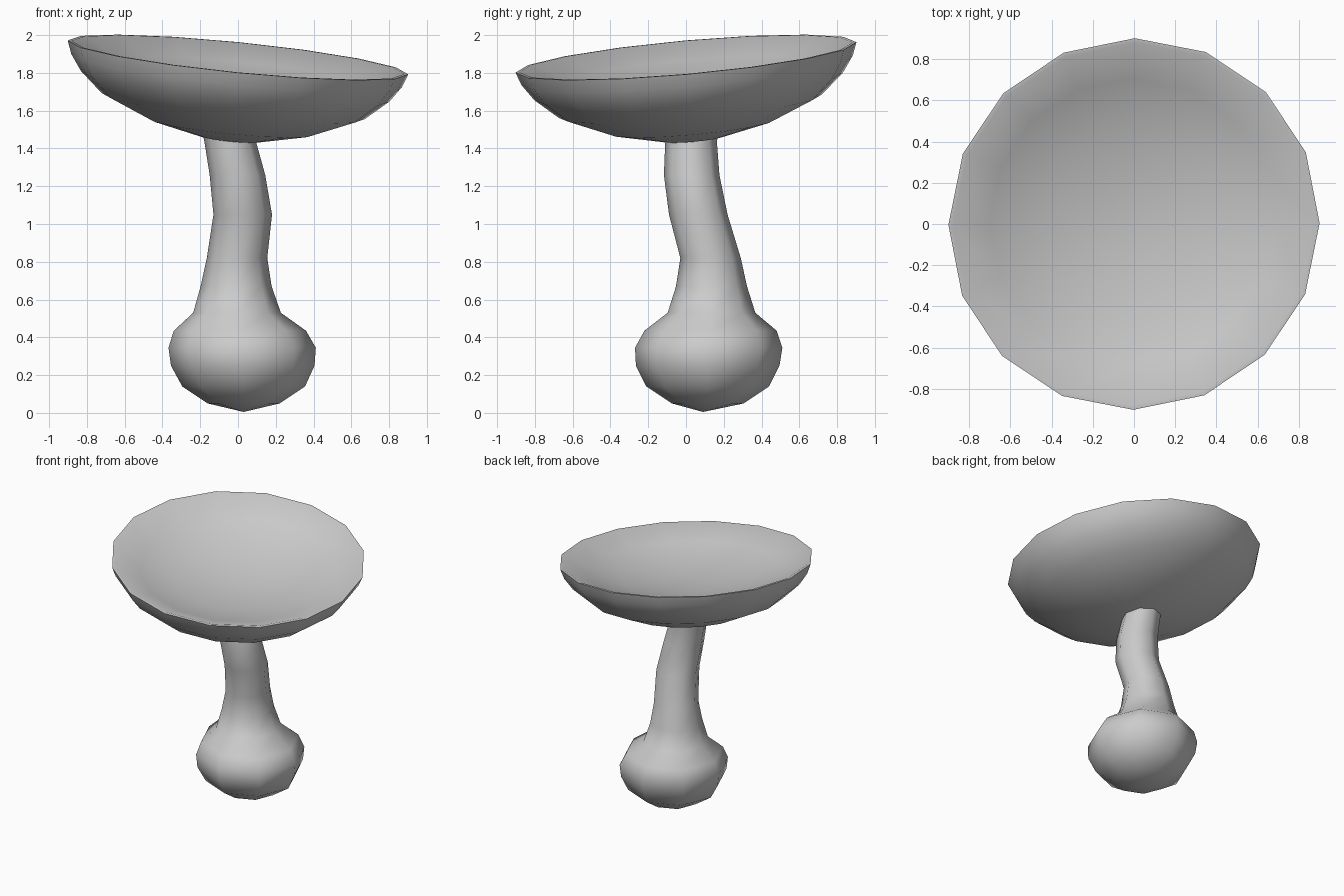
import bpy, bmesh
from math import sin, cos, tau, radians
from mathutils import Vector

if "Cube" in bpy.data.objects:
    bpy.data.objects.remove(bpy.data.objects["Cube"])


def build(name, rings, sides, angle):
    """Skin a stack of rings (cx, cy, z, radius); zero radius closes with a pole."""
    bm = bmesh.new()
    loops = []
    for cx, cy, z, r in rings:
        if r == 0:
            loops.append([bm.verts.new((cx, cy, z))] * sides)
        else:
            loops.append([bm.verts.new((cx + r * cos(tau * i / sides),
                                        cy + r * sin(tau * i / sides), z))
                          for i in range(sides)])
    for a, b in zip(loops, loops[1:]):
        for i in range(sides):
            j = (i + 1) % sides
            bm.faces.new(list(dict.fromkeys((a[i], a[j], b[j], b[i]))))
    bmesh.ops.recalc_face_normals(bm, faces=bm.faces)
    mesh = bpy.data.meshes.new(name)
    bm.to_mesh(mesh)
    bm.free()
    ob = bpy.data.objects.new(name, mesh)
    bpy.context.collection.objects.link(ob)
    bpy.ops.object.select_all(action='DESELECT')
    ob.select_set(True)
    bpy.context.view_layer.objects.active = ob
    bpy.ops.object.shade_smooth_by_angle(angle=radians(angle))
    return ob


# Bulb and bent stem
build("stem", [
    (0.03, 0.09, 0.005, 0), (0.03, 0.115, 0.05, 0.19), (0.03, 0.115, 0.14, 0.325),
    (0.025, 0.115, 0.25, 0.38), (0.022, 0.12, 0.345, 0.39), (0.01, 0.13, 0.435, 0.35),
    (-0.005, 0.135, 0.53, 0.232), (-0.01, 0.135, 0.67, 0.188), (-0.005, 0.13, 0.82, 0.16),
    (0.025, 0.065, 1.05, 0.155), (-0.003, 0.03, 1.26, 0.147), (-0.04, 0.027, 1.43, 0.137),
    (-0.05, 0.03, 1.5, 0.14), (-0.05, 0.03, 1.52, 0)], 8, 60)

# Tilted dish cap: underside, lip, hollow top
profile = [(0, -0.44), (0.16, -0.435), (0.44, -0.37), (0.70, -0.26), (0.82, -0.155),
           (0.88, -0.07), (0.906, 0), (0.885, 0.0), (0.70, -0.085), (0.45, -0.155),
           (0.2, -0.19), (0, -0.2)]
cap = build("cap", [(0, 0, z, r) for r, z in profile], 16, 50)
tilt = Vector((0, 0, 1)).rotation_difference(Vector((0.1, -0.09, 1)))
cap.rotation_mode = 'QUATERNION'
cap.rotation_quaternion = tilt
cap.location = (0, 0, 1.882)
